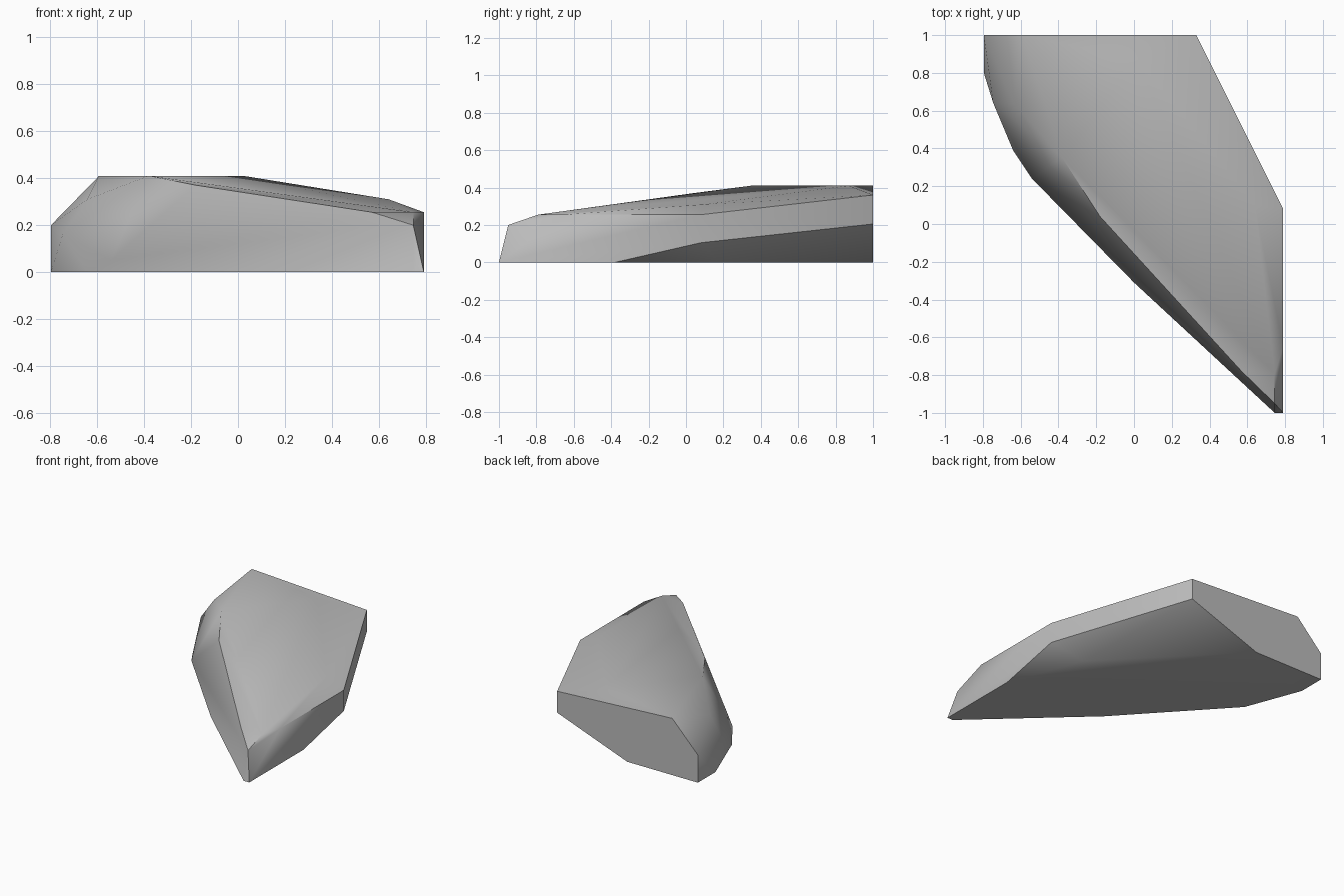
import bpy
import bmesh
import math

# Remove the default object
cube = bpy.data.objects.get("Cube")
if cube:
    bpy.data.objects.remove(cube, do_unlink=True)


def make_material(name, value):
    """Plain grey stone material."""
    mat = bpy.data.materials.new(name)
    mat.use_nodes = True
    colour = (value, value, value, 1)
    mat.diffuse_color = colour
    shader = next(n for n in mat.node_tree.nodes if n.type == 'BSDF_PRINCIPLED')
    shader.inputs["Base Color"].default_value = colour
    return mat


def hull_object(name, corner_groups, material):
    """Wrap a set of corner points in a tight convex stone surface."""
    bm = bmesh.new()
    for group in corner_groups:
        for corner in group:
            bm.verts.new(corner)
    bmesh.ops.convex_hull(bm, input=bm.verts[:])
    unused = [v for v in bm.verts if not v.link_faces]
    bmesh.ops.delete(bm, geom=unused, context='VERTS')
    # Merge the triangles that lie in one flat facet
    bmesh.ops.dissolve_limit(bm, angle_limit=math.radians(1),
                             verts=bm.verts[:], edges=bm.edges[:])
    bmesh.ops.recalc_face_normals(bm, faces=bm.faces[:])
    mesh = bpy.data.meshes.new(name)
    bm.to_mesh(mesh)
    bm.free()
    mesh.materials.append(material)
    obj = bpy.data.objects.new(name, mesh)
    bpy.context.collection.objects.link(obj)
    return obj


# Flat underside, listed around its edge
underside = [(-.795, 1, 0), (-.795, .8, 0), (-.64, .39, 0), (0, -.31, 0),
             (.745, -1, 0), (.79, -1, 0), (.79, -.38, 0), (.58, .17, 0),
             (-.23, 1, 0)]

# Raised lower edge where the stone is undercut
undercut = [(.79, .08, .105), (.33, 1, .205), (-.54, .24, .05)]

# Rounded shoulder between the long wall and the top
shoulder = [(-.795, 1, .2), (-.745, .64, .16), (-.64, .64, .31),
            (-.18, .04, .37), (.6, -.83, .2), (.57, -.78, .255)]

# Pointed tip with its chamfer
tip = [(.745, -.95, .2), (.745, -.79, .255), (.79, -.65, .255)]

# Gently sloping top
top = [(-.59, 1, .41), (-.38, .35, .41), (.02, .87, .41),
       (.64, .1, .31), (.79, .08, .255), (.33, 1, .36)]

stone = make_material("stone_grey", .5)
rock = hull_object("rock", (underside, undercut, shoulder, tip, top), stone)

# Soft shading on worn facets, crisp edges on the breaks
bpy.ops.object.select_all(action='DESELECT')
rock.select_set(True)
bpy.context.view_layer.objects.active = rock
bpy.ops.object.shade_smooth_by_angle(angle=math.radians(45))
